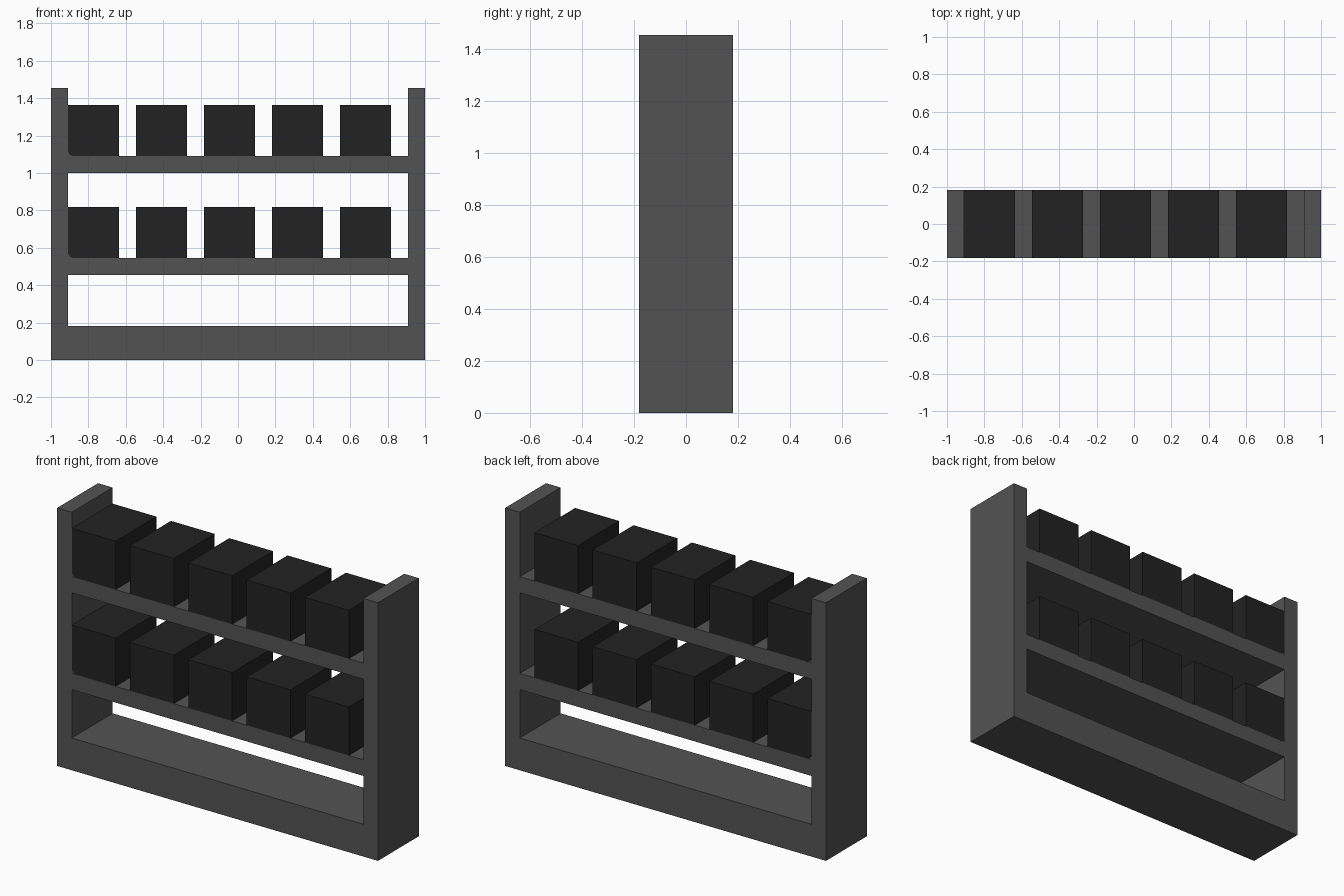
import bpy
import bmesh

if "Cube" in bpy.data.objects:
    bpy.data.objects.remove(bpy.data.objects["Cube"], do_unlink=True)

U = 1 / 11          # module: every part is a whole number of these
DEPTH = 4 * U


def material(name, value):
    m = bpy.data.materials.new(name)
    m.use_nodes = True
    colour = (value, value, value, 1)
    m.diffuse_color = colour
    m.node_tree.nodes["Principled BSDF"].inputs["Base Color"].default_value = colour
    return m


grey = material("dark grey", 0.086)
black = material("soft black", 0.016)


def box(name, x0, x1, z0, z1, mat, depth=DEPTH, round_corner=0):
    """Full-depth block; can round its lower edge on the -x side."""
    bm = bmesh.new()
    bmesh.ops.create_cube(bm, size=1)
    for v in bm.verts:
        v.co.x = (x0 + x1) / 2 + v.co.x * (x1 - x0)
        v.co.y *= depth
        v.co.z = (z0 + z1) / 2 + v.co.z * (z1 - z0)
    if round_corner:
        edges = [e for e in bm.edges
                 if all(v.co.x < x0 + 0.01 and v.co.z < z0 + 0.01 for v in e.verts)]
        bmesh.ops.bevel(bm, geom=edges, offset=round_corner, segments=4,
                        profile=0.5, affect='EDGES')
    mesh = bpy.data.meshes.new(name)
    bm.to_mesh(mesh)
    bm.free()
    mesh.materials.append(mat)
    ob = bpy.data.objects.new(name, mesh)
    bpy.context.collection.objects.link(ob)
    return ob


# Frame: two end panels and a thick plinth
box("right_end_panel", -1, -10 * U, 0, 16 * U, grey)
box("left_end_panel", 10 * U, 1, 0, 16 * U, grey)
box("base_plinth", -10 * U, 10 * U, 0, 2 * U, grey)

# Shelves, each with a row of five blocks; the first touches the end panel
for level, z in (("lower", 5 * U), ("upper", 11 * U)):
    top = z + U
    box(f"{level}_shelf", -10 * U, 10 * U, z, top, grey)
    box(f"{level}_corner_fillet", -10 * U, -9.7 * U, top, top + 0.3 * U, grey,
        depth=DEPTH - 0.004)
    for i in range(5):
        x = (-10 + 4 * i) * U
        box(f"{level}_block_{i + 1}", x, x + 3 * U, top, top + 3 * U, black,
            round_corner=0.03 if i == 0 else 0)
